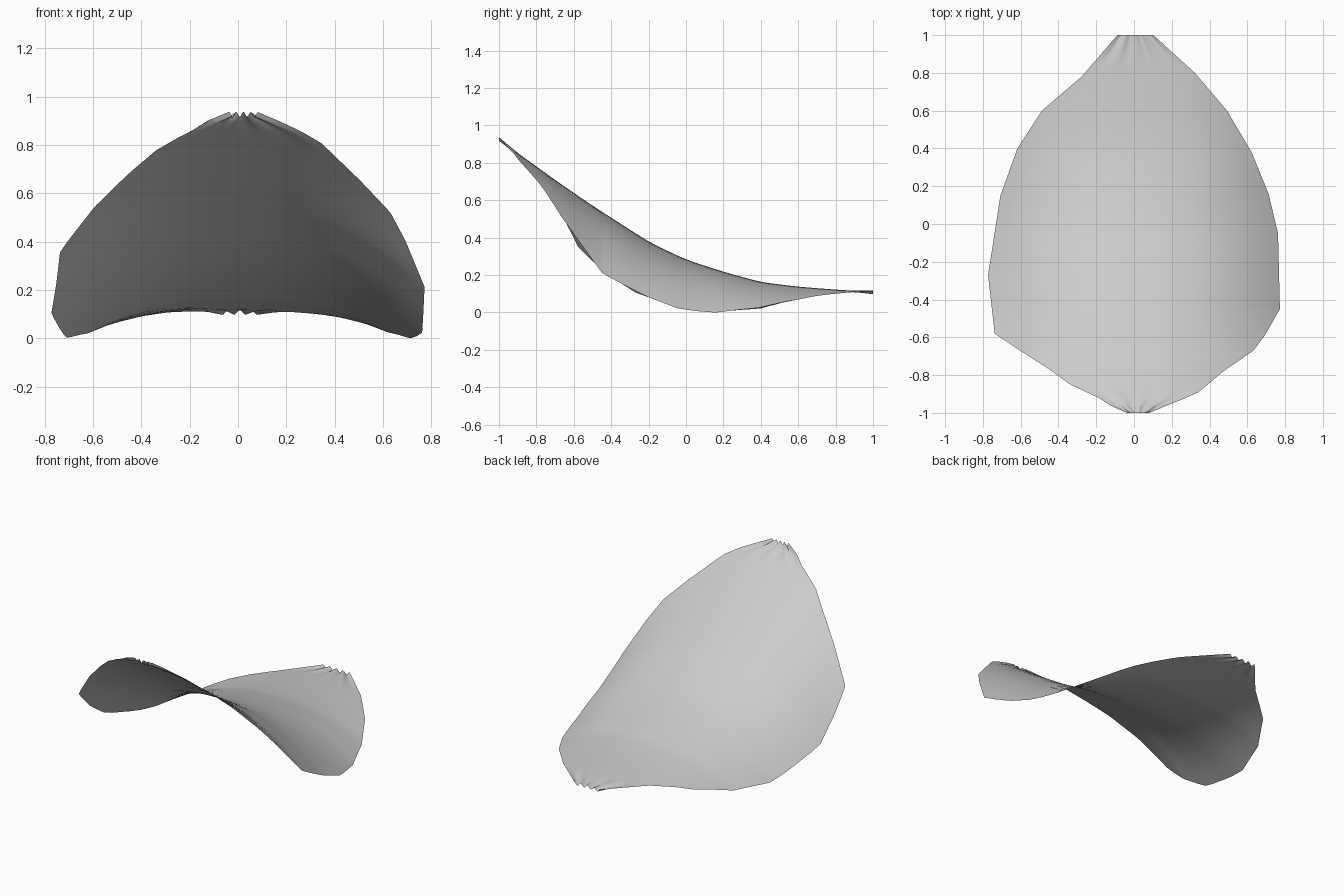
import bpy, bmesh, math

if "Cube" in bpy.data.objects:
    bpy.data.objects.remove(bpy.data.objects["Cube"])

# Profiles along y: left edge, right edge, ridge height, droop strength
LEFT = [(-1, -.04), (-.96, -.13), (-.92, -.19), (-.85, -.34), (-.77, -.45), (-.68, -.59), (-.58, -.74),
        (-.27, -.775), (.15, -.71), (.4, -.62), (.6, -.49), (.78, -.28), (1, -.09)]
RIGHT = [(-1, .08), (-.97, .15), (-.93, .25), (-.89, .34), (-.78, .47), (-.67, .63), (-.59, .69), (-.45, .77),
         (-.05, .76), (.16, .71), (.38, .62), (.6, .49), (.8, .32), (1, .1)]
RIDGE = [(-1, .93), (-.9, .855), (-.67, .69), (-.48, .56), (-.33, .465), (-.2, .38), (0, .285),
         (.2, .22), (.4, .165), (.6, .14), (.8, .125), (1, .11)]
DROOP = [(-1, .5), (-.7, .5), (-.45, .62), (-.1, .55), (.15, .53), (.4, .45), (.6, .38), (1, .3)]


def lerp(table, y):
    for (y0, v0), (y1, v1) in zip(table, table[1:]):
        if y <= y1 + 1e-9:
            return v0 + (v1 - v0) * (y - y0) / (y1 - y0)
    return table[-1][1]


def smooth(table, y, r=.05):
    # averaged lookup softens the corners of the profile
    r = min(r, 1 - abs(y))
    return sum(lerp(table, y + r * t) for t in (-1, -.5, 0, .5, 1)) / 5


# Rows follow the outline corners, plus regular in-between rows
ys = {round(p[0], 2) for t in (LEFT, RIGHT) for p in t}
ys |= {round(-1 + .08 * i, 2) for i in range(26)}
ys = sorted(ys)
COLS = 28

bm = bmesh.new()
rows = []
for y in ys:
    a, b = lerp(LEFT, y), lerp(RIGHT, y)
    row = []
    for i in range(COLS + 1):
        s = i / COLS
        x = a + (b - a) * s
        z = smooth(RIDGE, y) - smooth(DROOP, y) * abs(x) ** 2.4
        # fine pleats gathered at both tips
        tip = max(0, (abs(y) - .82) / .18) ** 2
        z += .01 * tip * math.cos(s * math.pi * 8)
        row.append(bm.verts.new((x, y, z)))
    rows.append(row)
for r0, r1 in zip(rows, rows[1:]):
    for i in range(COLS):
        bm.faces.new((r0[i], r0[i + 1], r1[i + 1], r1[i]))

# Stand on the ground and centre
low = min(v.co.z for v in bm.verts)
mid = (min(v.co.x for v in bm.verts) + max(v.co.x for v in bm.verts)) / 2
for v in bm.verts:
    v.co.z -= low
    v.co.x -= mid
for f in bm.faces:
    f.smooth = True

mesh = bpy.data.meshes.new("petal")
bm.to_mesh(mesh)
bm.free()
petal = bpy.data.objects.new("petal", mesh)
bpy.context.collection.objects.link(petal)
